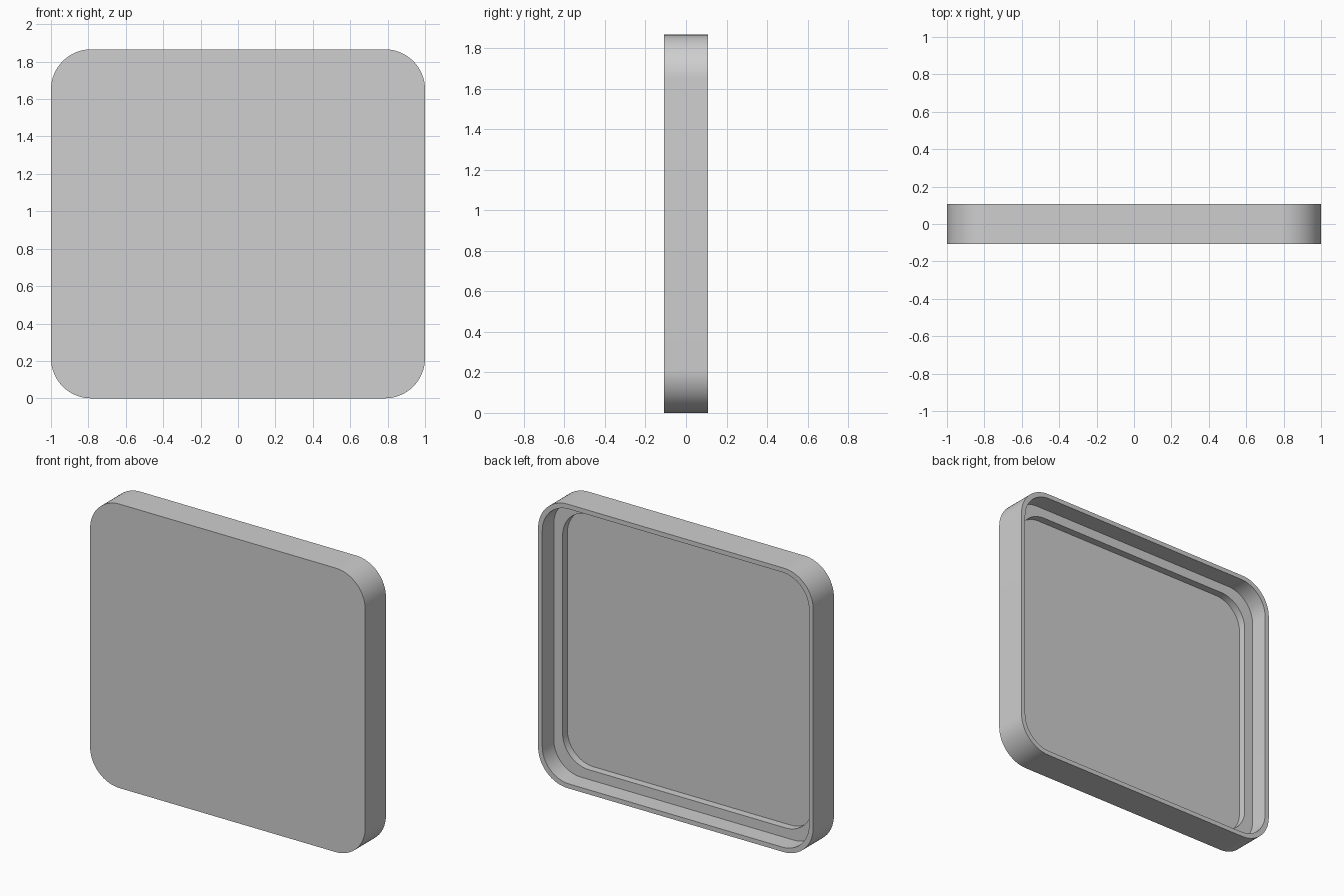
import bpy, bmesh, math

if "Cube" in bpy.data.objects:
    bpy.data.objects.remove(bpy.data.objects["Cube"])

W, H, D = 2.0, 1.866, 0.215   # width, height, depth
SEG = 16                      # segments per rounded corner


def rounded_loop(bm, inset, radius, y):
    """Ring of vertices: rounded rectangle in the xz plane at depth y."""
    hw, hh = W / 2 - inset, H / 2 - inset
    verts = []
    for k, (sx, sz) in enumerate(((1, 1), (-1, 1), (-1, -1), (1, -1))):
        for i in range(SEG + 1):
            a = math.pi / 2 * (k + i / SEG)
            verts.append(bm.verts.new((sx * (hw - radius) + radius * math.cos(a), y,
                                       H / 2 + sz * (hh - radius) + radius * math.sin(a))))
    return verts


# Section through the tray wall: inset, corner radius, depth position
section = [
    (0.0, 0.215, -D / 2),             # front panel edge
    (0.0, 0.215, D / 2),              # outer rim
    (0.03, 0.195, D / 2),             # inner rim
    (0.03, 0.195, D / 2 - 0.12),      # ledge outer edge
    (0.094, 0.19, D / 2 - 0.12),      # ledge inner edge
    (0.094, 0.19, D / 2 - 0.17),      # recessed floor edge
]

bm = bmesh.new()
loops = [rounded_loop(bm, *s) for s in section]
n = len(loops[0])
for a, b in zip(loops, loops[1:]):
    for i in range(n):
        j = (i + 1) % n
        bm.faces.new((a[i], a[j], b[j], b[i]))
bm.faces.new(loops[0])     # flat front panel
bm.faces.new(loops[-1])    # recessed floor
bmesh.ops.recalc_face_normals(bm, faces=bm.faces)

mesh = bpy.data.meshes.new("tray_cover")
bm.to_mesh(mesh)
bm.free()
cover = bpy.data.objects.new("tray_cover", mesh)
bpy.context.collection.objects.link(cover)

# Plain light grey
grey = bpy.data.materials.new("light_grey")
grey.diffuse_color = (0.62, 0.62, 0.62, 1)
grey.use_nodes = True
grey.node_tree.nodes["Principled BSDF"].inputs["Base Color"].default_value = grey.diffuse_color
mesh.materials.append(grey)

# Smooth corners, crisp rims
bpy.context.view_layer.objects.active = cover
cover.select_set(True)
bpy.ops.object.shade_smooth_by_angle(angle=math.radians(30))
